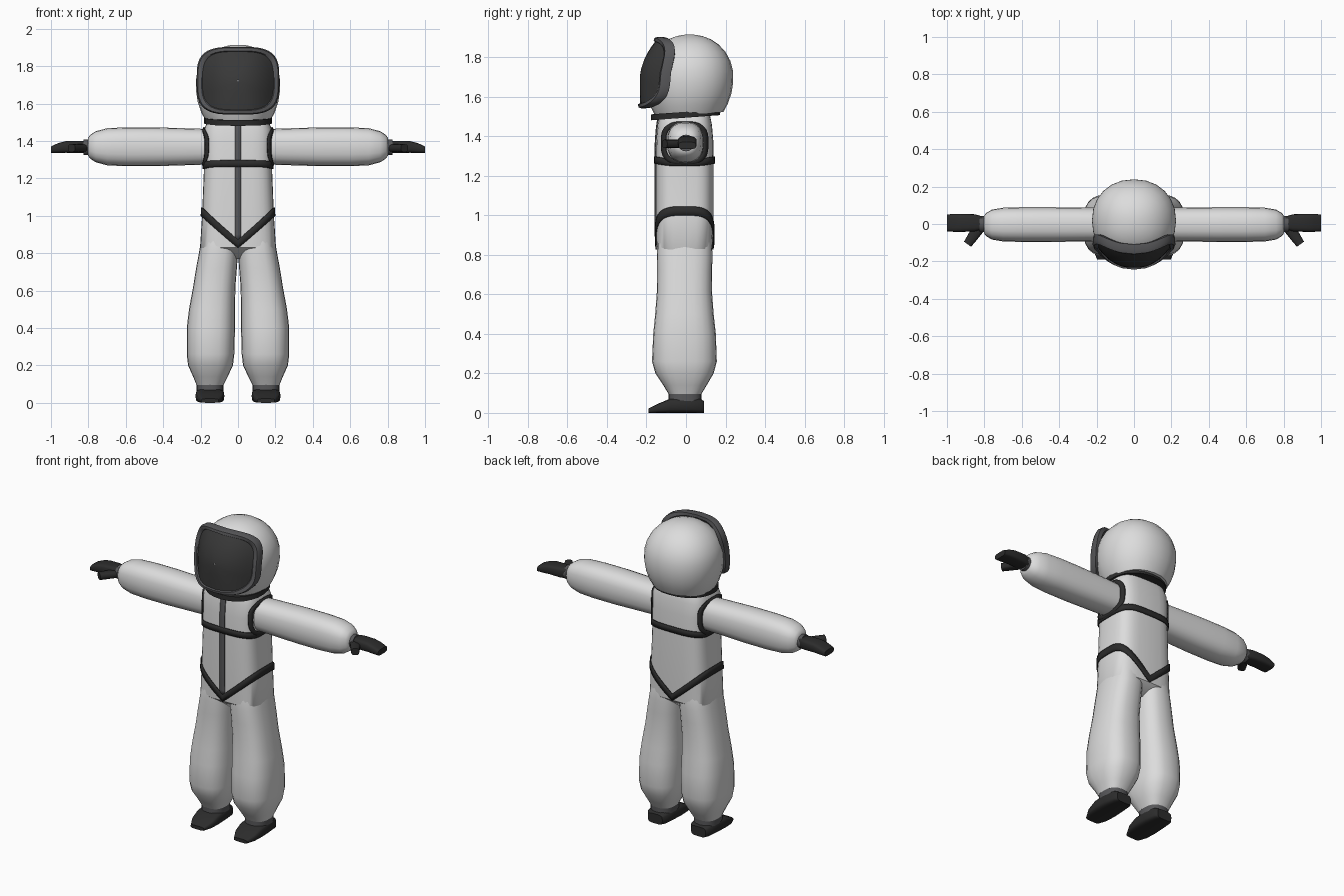
import bpy, bmesh, math
from mathutils import Vector as V

if "Cube" in bpy.data.objects:
    bpy.data.objects.remove(bpy.data.objects["Cube"])


def material(name, r, g, b):
    m = bpy.data.materials.new(name)
    m.diffuse_color = (r, g, b, 1)
    m.use_nodes = True
    m.node_tree.nodes["Principled BSDF"].inputs["Base Color"].default_value = m.diffuse_color
    return m


WHITE = material("suit_white", 0.72, 0.72, 0.72)
DARK = material("strap_dark", 0.025, 0.025, 0.025)
GLASS = material("visor_glass", 0.04, 0.04, 0.04)
TRIM = material("trim_grey", 0.095, 0.095, 0.1)


def power(c, n):
    return math.copysign(abs(c) ** (2 / n), c)


def skin(name, rings, mat, caps=True, around=True, loop=False, thick=0, angle=45):
    """Join rows of points with quads; optional end caps and thickness."""
    bm = bmesh.new()
    rows = [[bm.verts.new(p) for p in r] for r in rings]
    n = len(rows[0])
    pairs = list(zip(rows, rows[1:])) + ([(rows[-1], rows[0])] if loop else [])
    for a, b in pairs:
        for i in range(n if around else n - 1):
            j = (i + 1) % n
            bm.faces.new((a[i], a[j], b[j], b[i]))
    if caps:
        bm.faces.new(rows[0])
        bm.faces.new(rows[-1])
    bmesh.ops.recalc_face_normals(bm, faces=bm.faces)
    me = bpy.data.meshes.new(name)
    bm.to_mesh(me)
    bm.free()
    me.materials.append(mat)
    ob = bpy.data.objects.new(name, me)
    bpy.context.collection.objects.link(ob)
    if thick:
        mod = ob.modifiers.new("thickness", "SOLIDIFY")
        mod.thickness = thick
        mod.offset = 0
    bpy.ops.object.select_all(action='DESELECT')
    ob.select_set(True)
    bpy.context.view_layer.objects.active = ob
    bpy.ops.object.shade_smooth_by_angle(angle=math.radians(angle))
    return ob


def ring(c, u, v, n=2.0, count=20):
    c, u, v = V(c), V(u), V(v)
    out = []
    for i in range(count):
        t = 2 * math.pi * i / count
        out.append(c + u * power(math.cos(t), n) + v * power(math.sin(t), n))
    return out


# Torso profile: z, half width, half depth
CY, N = -0.007, 3.6
TORSO = [(0.77, 0.17, 0.07), (0.83, 0.203, 0.142), (1.0, 0.192, 0.147), (1.25, 0.182, 0.147),
         (1.38, 0.183, 0.145), (1.46, 0.182, 0.138), (1.5, 0.165, 0.13), (1.53, 0.15, 0.12)]


def section(z):
    for (z0, a0, b0), (z1, a1, b1) in zip(TORSO, TORSO[1:]):
        if z <= z1:
            f = (z - z0) / (z1 - z0)
            return a0 + (a1 - a0) * f, b0 + (b1 - b0) * f
    return TORSO[-1][1:]


skin("torso", [ring((0, CY, z), (a, 0, 0), (0, b, 0), N, 32) for z, a, b in TORSO], WHITE)


# Belts wrapped round the torso
def belt(name, height, width):
    rows = []
    for k in (-0.5, 0, 0.5):
        row = []
        for i in range(64):
            t = 2 * math.pi * i / 64
            px, py = power(math.cos(t), N), power(math.sin(t), N)
            z = height(abs(px)) + k * width
            a, b = section(z)
            row.append((px * (a + 0.004), CY + py * (b + 0.004), z))
        rows.append(row)
    skin(name, rows, DARK, caps=False, thick=0.007)


belt("chest_belt", lambda x: 1.279 - 0.012 * x ** 6, 0.036)
belt("hip_belt", lambda x: 0.85 + 0.172 * x, 0.046)

# Front zip
zip_rows = [[(x, CY - section(z)[1] - 0.003, z) for x in (-0.017, 0, 0.017)]
            for z in [0.87 + 0.63 * i / 20 for i in range(21)]]
skin("front_zip", zip_rows, TRIM, caps=False, around=False, thick=0.006)

for s, side in ((-1, "right"), (1, "left")):
    # Strap round the arm opening, laid on the side of the torso
    rows = []
    for k in (0.81, 0.9, 1.0):
        row = []
        for i in range(40):
            t = 2 * math.pi * i / 40
            y, z = 0.118 * k * power(math.cos(t), 3), 1.366 + 0.108 * k * power(math.sin(t), 3)
            a, b = section(z)
            x = a * max(0, 1 - abs(y / b) ** N) ** (1 / N)
            row.append((s * (x + 0.005), CY + y, z))
        rows.append(row)
    skin(side + "_arm_strap", rows, DARK, caps=False, thick=0.008)

    # Sleeve: x, half depth, half height
    sleeve = [(0.12, 0.088, 0.093), (0.22, 0.09, 0.097), (0.45, 0.093, 0.104), (0.6, 0.093, 0.104),
              (0.7, 0.09, 0.099), (0.76, 0.08, 0.083), (0.79, 0.062, 0.064), (0.803, 0.046, 0.045)]
    skin(side + "_sleeve", [ring((s * x, -0.003, 1.369), (0, b, 0), (0, 0, h), 2.5)
                            for x, b, h in sleeve], WHITE)
    skin(side + "_wrist_cuff", [ring((s * x, 0, 1.366), (0, 0.044, 0), (0, 0, 0.042))
                                for x in (0.785, 0.825)], TRIM)

    # Glove: x, half depth, centre height, half height
    glove = [(0.81, 0.034, 1.367, 0.032), (0.85, 0.046, 1.368, 0.033), (0.92, 0.048, 1.368, 0.031),
             (0.96, 0.048, 1.362, 0.027), (1.0, 0.045, 1.353, 0.018)]
    skin(side + "_glove", [ring((s * x, 0.006, c), (0, b, 0), (0, 0, h), 3.5)
                           for x, b, c, h in glove], DARK)
    thumb = [(0.825, -0.015, 0.026), (0.86, -0.065, 0.023), (0.89, -0.108, 0.019)]
    skin(side + "_thumb", [ring((s * x, y, 1.362), (s * w, w * 0.72, 0), (0, 0, 0.021), 3, 12)
                           for x, y, w in thumb], DARK)

    # Trouser leg: z, inner x, outer x, front y, back y
    leg = [(0.095, 0.078, 0.222, -0.088, 0.078), (0.14, 0.055, 0.24, -0.115, 0.105),
           (0.2, 0.027, 0.267, -0.155, 0.14), (0.26, 0.02, 0.274, -0.172, 0.156),
           (0.4, 0.016, 0.274, -0.166, 0.151), (0.5, 0.016, 0.262, -0.156, 0.14),
           (0.62, 0.014, 0.24, -0.147, 0.131), (0.72, 0.006, 0.224, -0.146, 0.132),
           (0.8, 0.0, 0.209, -0.147, 0.134), (0.86, -0.004, 0.199, -0.144, 0.131),
           (0.95, -0.01, 0.18, -0.13, 0.115)]
    skin(side + "_trouser_leg", [ring((s * (i + o) / 2, (f + b) / 2, z), ((o - i) / 2, 0, 0),
                                      (0, (b - f) / 2, 0), 2.6, 24) for z, i, o, f, b in leg], WHITE)

    # Boot: y, half width, height
    skin(side + "_ankle_cuff", [ring((s * 0.15, -0.005, z), (0.072, 0, 0), (0, 0.084, 0), 2.5)
                                for z in (0.05, 0.105)], TRIM)
    boot = [(0.092, 0.05, 0.06), (0.07, 0.066, 0.072), (0.0, 0.074, 0.078), (-0.08, 0.077, 0.072),
            (-0.14, 0.07, 0.047), (-0.19, 0.046, 0.022)]
    skin(side + "_boot", [ring((s * 0.15, y, h / 2), (w, 0, 0), (0, 0, h / 2), 4)
                          for y, w, h in boot], DARK)

# Helmet shell with a tilted lower rim
shell = []
for deg in (-41, -30, -18, -6, 8, 22, 36, 50, 63, 75, 85):
    p = math.radians(deg)
    r = math.cos(p) ** 0.93
    h = math.sin(p) * (0.215 if deg > 0 else 0.29)
    tilt = 0.075 * 0.22 * r * min(1, max(0, -deg / 41))
    shell.append(ring((0, 0.018, 1.7 + h), (0.226 * r, 0, 0), (0, 0.222 * r, tilt), 2.15, 24))
skin("helmet", shell, WHITE)
skin("neck_ring", [ring((0, -0.002, z), (0.182, 0, 0), (0, 0.174, 0.013), 2.2, 24)
                   for z in (1.494, 1.524)], DARK)


# Visor: curved rounded rectangle with a raised frame
def visor_ring(scale, push=0.0, grow=1.0):
    out = []
    for i in range(40):
        t = 2 * math.pi * i / 40
        x, z = 0.195 * scale * power(math.cos(t), 3.4), 0.16 * scale * power(math.sin(t), 3.4)
        y = -0.234 + 0.11 * abs(x / 0.195) ** 2.4 + 0.08 * (max(0, z + 0.04) / 0.2) ** 2
        out.append((x * grow, y + push, 1.722 + z * grow))
    return out


skin("visor", [visor_ring(k) for k in (1, 0.85, 0.65, 0.4, 0.15)] + [visor_ring(0.02)], GLASS,
     caps=False)
skin("visor_frame", [visor_ring(0.96, 0.006), visor_ring(1, -0.01), visor_ring(1, -0.006, 1.1),
                     visor_ring(1, 0.012, 1.135), visor_ring(1, 0.045, 1.12), visor_ring(1, 0.045)],
     TRIM, caps=False, loop=True)
